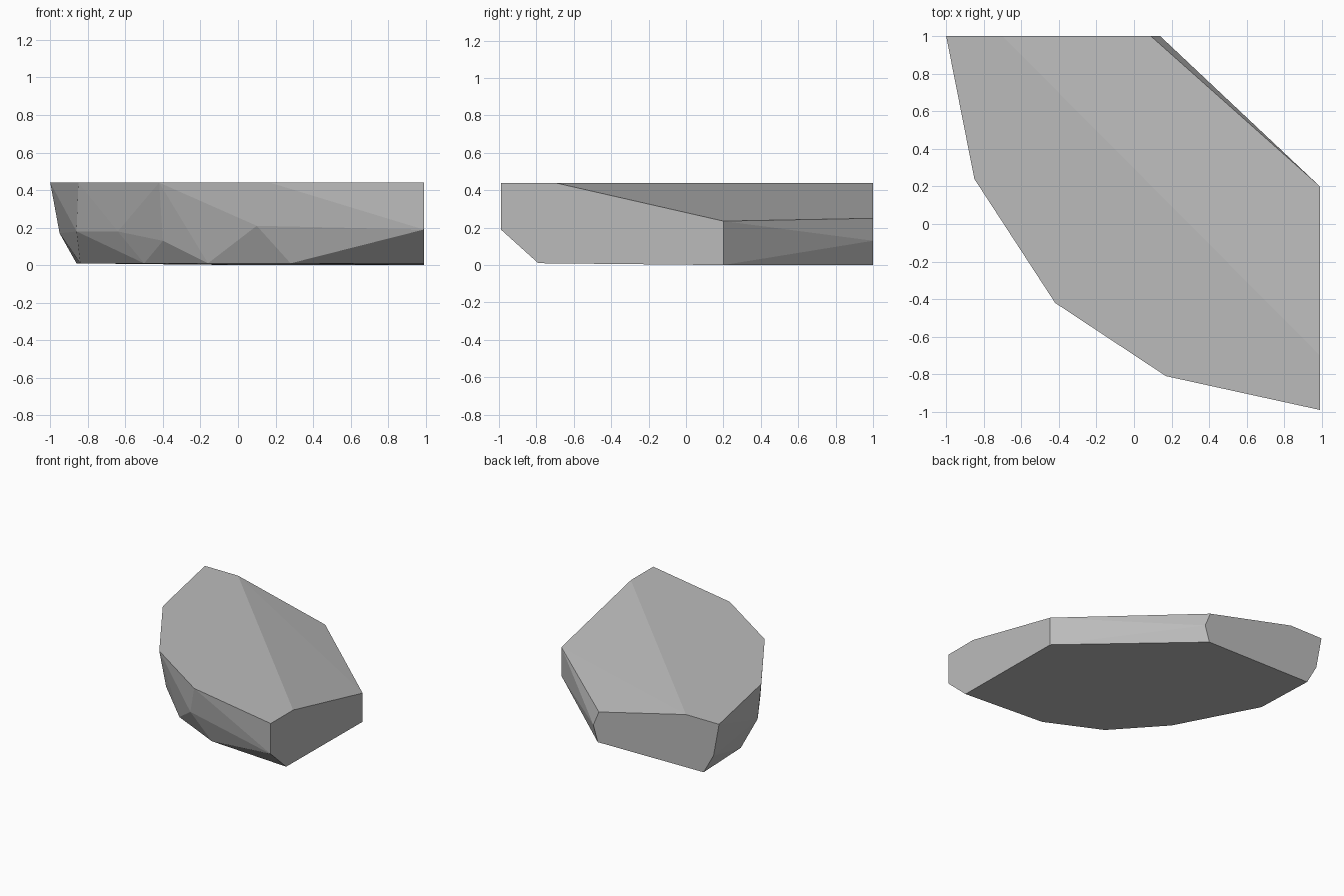
import bpy
import bmesh

if "Cube" in bpy.data.objects:
    bpy.data.objects.remove(bpy.data.objects["Cube"], do_unlink=True)

# Grey stone colour
stone = bpy.data.materials.new("stone grey")
stone.use_nodes = True
colour = (0.5, 0.5, 0.5, 1)
stone.diffuse_color = colour
stone.node_tree.nodes["Principled BSDF"].inputs["Base Color"].default_value = colour

# Flat top outline, all at the same height
TOP = 0.44
top_rim = [(-1, 1), (-0.85, 0.24), (-0.42, -0.42), (0.17, -0.81),
           (0.99, -0.99), (0.99, -0.7), (-0.7, 1)]

# Sloped shoulder and chipped corners around the sides
sides = [(0.99, 0.2, 0.235), (0.09, 1, 0.25), (0.14, 1, 0.13),
         (-0.95, 1, 0.17), (-0.86, 0.3, 0.18), (-0.64, -0.05, 0.18),
         (-0.4, -0.36, 0.13), (0.1, -0.76, 0.21), (0.99, -0.99, 0.19)]

# Underside outline, tilting down slightly to the back corner
base_rim = [(-0.86, 1), (-0.84, 0.49), (-0.5, -0.155), (-0.16, -0.53),
            (0.28, -0.74), (0.99, -0.79)]
base_corner = [(0.99, 0.2, 0), (0.1, 1, 0)]

points = [(x, y, TOP) for x, y in top_rim] + sides
points += [(x, y, 0.01) for x, y in base_rim] + base_corner

# Faceted slab wrapped around the corner points
bm = bmesh.new()
for p in points:
    bm.verts.new(p)
bmesh.ops.convex_hull(bm, input=bm.verts[:])
bmesh.ops.dissolve_limit(bm, angle_limit=0.005, verts=bm.verts[:], edges=bm.edges[:])
bmesh.ops.recalc_face_normals(bm, faces=bm.faces[:])

mesh = bpy.data.meshes.new("rock_slab")
bm.to_mesh(mesh)
bm.free()
mesh.materials.append(stone)
rock = bpy.data.objects.new("rock_slab", mesh)
bpy.context.collection.objects.link(rock)
